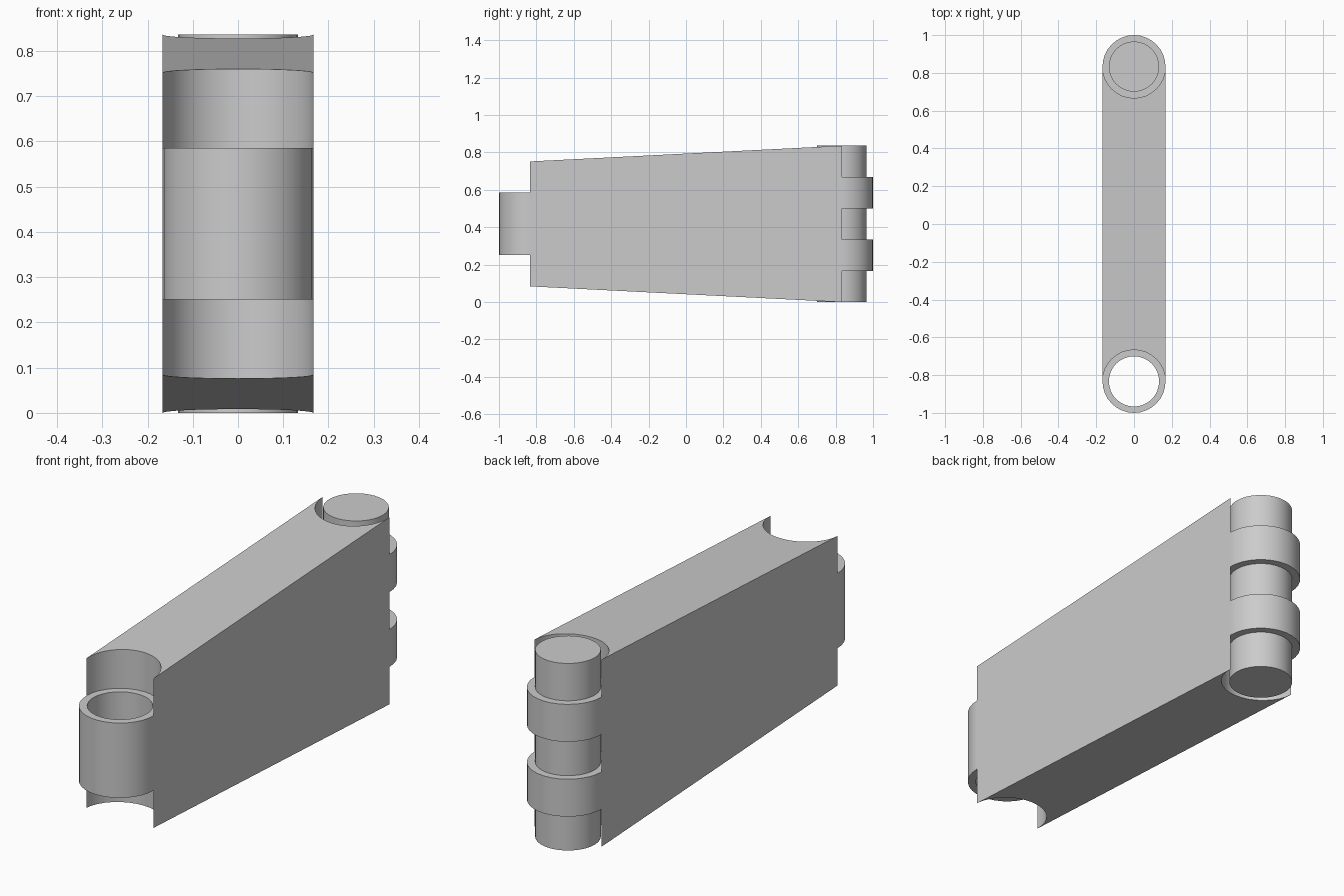
import bpy, bmesh, math

cube = bpy.data.objects.get("Cube")
if cube:
    bpy.data.objects.remove(cube, do_unlink=True)

SEG = 32
R_OUT, R_PIN = 1 / 6, 0.133
PIVOT = 5 / 6          # distance of both hinge axes from the centre
HEIGHT = 0.836

steel = bpy.data.materials.new("grey_steel")
steel.use_nodes = True
GREY = (0.6, 0.6, 0.6, 1)
steel.diffuse_color = GREY
steel.node_tree.nodes["Principled BSDF"].inputs["Base Color"].default_value = GREY


def finish(name, bm):
    bmesh.ops.recalc_face_normals(bm, faces=bm.faces)
    mesh = bpy.data.meshes.new(name)
    bm.to_mesh(mesh)
    bm.free()
    mesh.materials.append(steel)
    ob = bpy.data.objects.new(name, mesh)
    bpy.context.collection.objects.link(ob)
    bpy.ops.object.select_all(action="DESELECT")
    ob.select_set(True)
    bpy.context.view_layer.objects.active = ob
    bpy.ops.object.shade_smooth_by_angle(angle=math.radians(30))
    return ob


def circle(r, n=SEG):
    return [(r * math.cos(2 * math.pi * i / n), r * math.sin(2 * math.pi * i / n))
            for i in range(n)]


def ring(name, y, z0, z1):
    """Hollow hinge knuckle standing on the axis at y."""
    bm = bmesh.new()
    loops = [[bm.verts.new((px, y + py, z)) for px, py in circle(r)]
             for r, z in ((R_OUT, z0), (R_OUT, z1), (R_PIN, z1), (R_PIN, z0))]
    for k in range(4):
        a, b = loops[k], loops[(k + 1) % 4]
        for i in range(SEG):
            j = (i + 1) % SEG
            bm.faces.new((a[i], a[j], b[j], b[i]))
    return finish(name, bm)


# Tapered link plate with a concave half-round at each end
half = [(R_OUT * math.cos(math.pi * i / (SEG // 2)),
         R_OUT * math.sin(math.pi * i / (SEG // 2))) for i in range(SEG // 2 + 1)]
outline = [(x, -PIVOT + y) for x, y in half] + [(-x, PIVOT - y) for x, y in half]
bm = bmesh.new()


def margin(y):
    return 0.084 * (PIVOT - y) / (2 * PIVOT)


low = [bm.verts.new((x, y, margin(y))) for x, y in outline]
high = [bm.verts.new((x, y, HEIGHT - margin(y))) for x, y in outline]
bm.faces.new(low)
bm.faces.new(high)
for i in range(len(low)):
    j = (i + 1) % len(low)
    bm.faces.new((low[i], low[j], high[j], high[i]))
finish("link_body", bm)

# Single front knuckle, two rear knuckles
ring("front_knuckle", -PIVOT, HEIGHT * 0.3, HEIGHT * 0.7)
ring("rear_knuckle_lower", PIVOT, HEIGHT * 0.2, HEIGHT * 0.4)
ring("rear_knuckle_upper", PIVOT, HEIGHT * 0.6, HEIGHT * 0.8)

# Solid hinge pin through the rear knuckles
bm = bmesh.new()
bmesh.ops.create_cone(bm, cap_ends=True, segments=SEG, radius1=R_PIN,
                      radius2=R_PIN, depth=HEIGHT)
bmesh.ops.translate(bm, verts=bm.verts, vec=(0, PIVOT, HEIGHT / 2))
finish("hinge_pin", bm)
